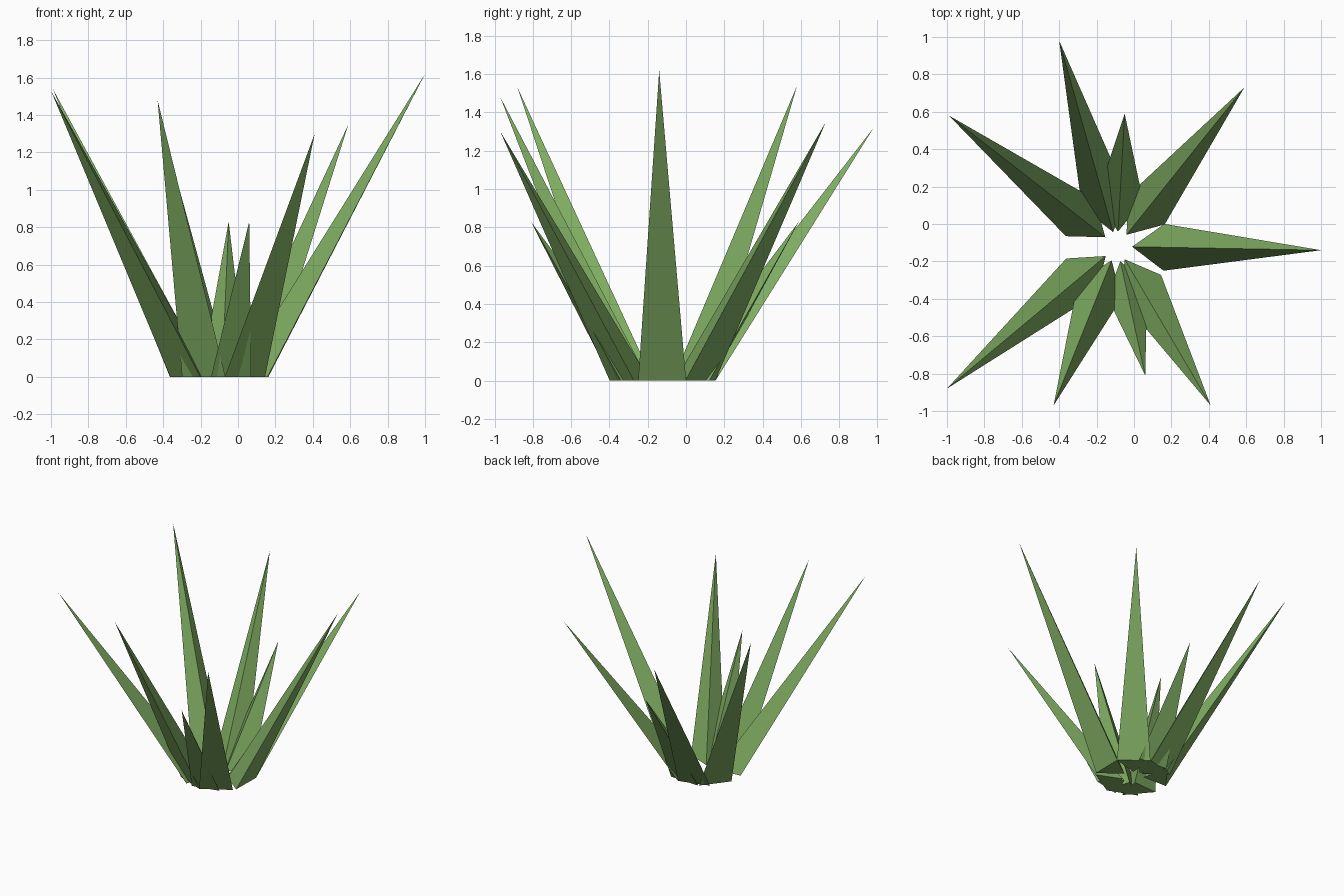
import bpy
from mathutils import Vector

cube = bpy.data.objects.get("Cube")
if cube:
    bpy.data.objects.remove(cube)

green = bpy.data.materials.new("leaf_green")
green.use_nodes = True
colour = (0.21, 0.41, 0.12, 1)
green.diffuse_color = colour
bsdf = green.node_tree.nodes["Principled BSDF"]
bsdf.inputs["Base Color"].default_value = colour
bsdf.inputs["Roughness"].default_value = 0.8

CENTRE = Vector((-0.09, -0.12, 0))   # where all leaves meet on the ground
INNER, OUTER = 0.08, 0.25            # inner ridge and outer side of the leaf foot


def leaf(name, tip, half_width=0.125):
    """Three-sided spike: flat outer face, ridge towards the plant's middle."""
    tip = Vector(tip)
    out = tip - CENTRE
    out.z = 0
    out.normalize()
    side = Vector((-out.y, out.x, 0)) * half_width
    foot = CENTRE + out * OUTER
    verts = [CENTRE + out * INNER, foot - side, foot + side, tip]
    mesh = bpy.data.meshes.new(name)
    mesh.from_pydata(verts, [], [(0, 2, 1), (0, 1, 3), (1, 2, 3), (2, 0, 3)])
    mesh.materials.append(green)
    obj = bpy.data.objects.new(name, mesh)
    bpy.context.collection.objects.link(obj)


# Ring of leaves, anticlockwise from the plant's left
leaf("leaf_left", (1.0, -0.14, 1.62))
leaf("leaf_back_left", (0.59, 0.73, 1.35))
leaf("leaf_back_short", (-0.05, 0.59, 0.83))
leaf("leaf_back", (-0.40, 0.98, 1.32))
leaf("leaf_back_right", (-0.99, 0.58, 1.54))
leaf("leaf_front_right", (-1.0, -0.88, 1.53))
leaf("leaf_front", (-0.43, -0.97, 1.48))
leaf("leaf_front_short", (0.06, -0.81, 0.83), 0.11)
leaf("leaf_front_left", (0.41, -0.97, 1.30))
